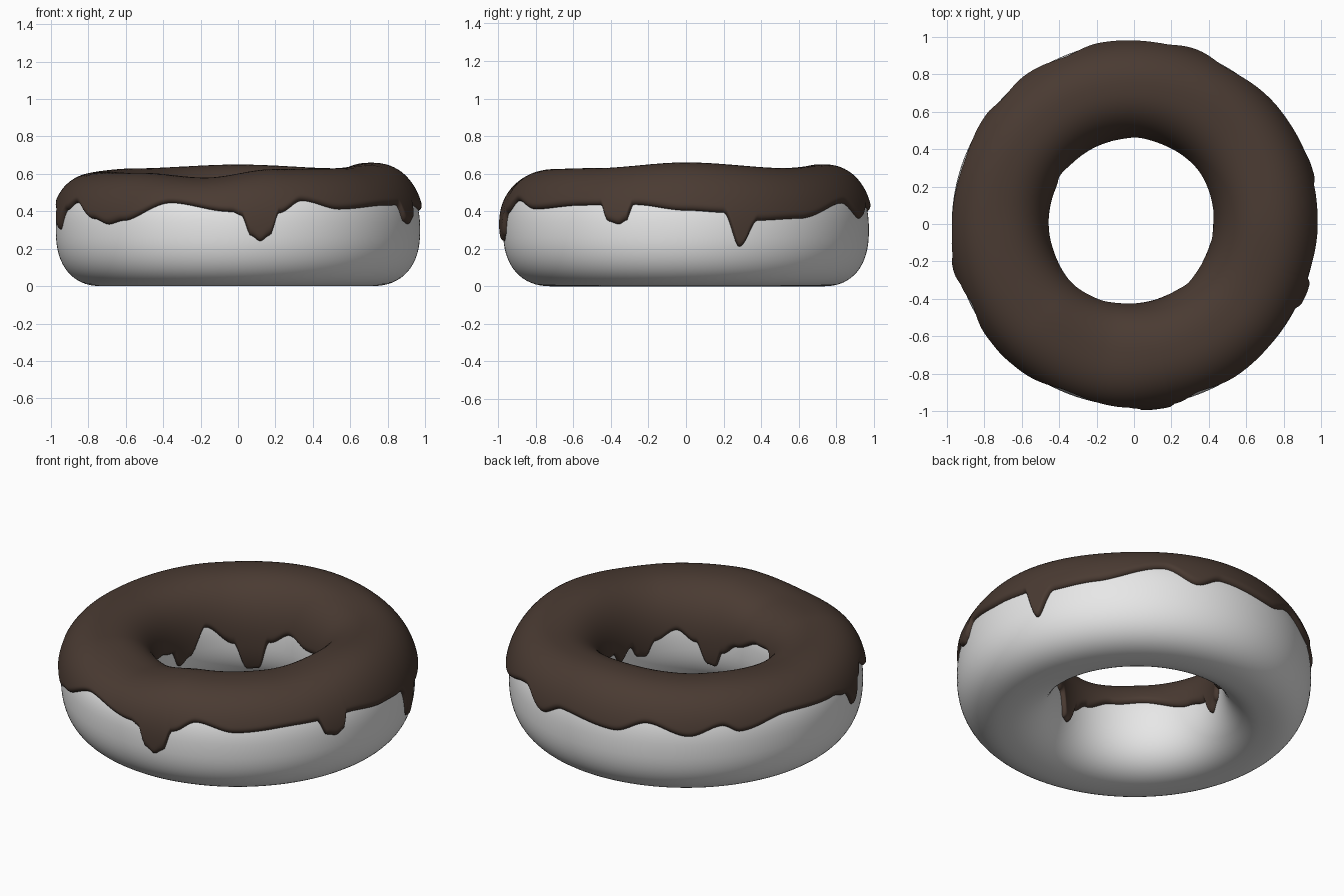
import bpy, math

if "Cube" in bpy.data.objects:
    bpy.data.objects.remove(bpy.data.objects["Cube"])

N = 480          # steps around the ring
EXP = 2.35       # squareness of the cross-section
ZC = 0.30        # mid height of the dough
THICK = 0.024    # icing thickness

# angle (degrees) -> height of the top, outer icing edge, inner icing edge
TOP = [(0, .66), (45, .63), (90, .65), (135, .63), (180, .61), (225, .605),
       (256, .58), (285, .625), (320, .63)]
OUTER = [(0, .40), (12, .39), (17, .21), (23, .35), (38, .36), (60, .44),
         (71, .36), (80, .42), (101, .39), (112, .45), (126, .39), (137, .44),
         (143, .40), (160, .45), (182, .43), (189, .40), (194, .30), (200, .41),
         (206, .45), (218, .36), (225, .33), (231, .35), (248, .455), (268, .40),
         (271, .38), (274, .27), (277, .24), (280, .27), (283, .39), (291, .455),
         (304, .41), (325, .43), (332, .43), (335, .345), (338.5, .33),
         (341, .35), (343, .43)]
INNER = [(0, .27), (8, .34), (40, .38), (72, .33), (88, .37), (104, .30),
         (112, .13), (119, .12), (128, .28), (147, .39), (159, .24), (167, .20),
         (175, .30), (190, .33), (225, .41), (245, .39), (266, .32), (278, .26),
         (284, .17), (289, .18), (298, .31), (312, .38), (328, .33), (336, .25),
         (342, .26), (349, .33)]


def lookup(table, deg):
    """Smooth periodic interpolation in a table of (angle, value)."""
    pts = table + [(table[0][0] + 360, table[0][1])]
    for (a, va), (b, vb) in zip(pts, pts[1:]):
        if a <= deg <= b:
            t = (deg - a) / (b - a)
            t = t * t * (3 - 2 * t)
            return va + (vb - va) * t
    return table[0][1]


def section(deg, phi, off):
    """Point (r, z) on the dough cross-section, pushed outward by off."""
    ri = 0.463 + 0.022 * math.cos(math.radians(deg - 135))
    ro = 0.974
    rc, a = (ri + ro) / 2, (ro - ri) / 2
    c, s = math.cos(phi), math.sin(phi)
    pc = math.copysign(abs(c) ** (2 / EXP), c)
    ps = math.copysign(abs(s) ** (2 / EXP), s)
    nr = math.copysign(abs(pc) ** (EXP - 1), pc) / a
    nz = math.copysign(abs(ps) ** (EXP - 1), ps) / ZC
    ln = math.hypot(nr, nz)
    lift = (lookup(TOP, deg) - THICK - 2 * ZC) * max(0, ps) ** 2
    return rc + a * pc + off * nr / ln, ZC + ZC * ps + lift + off * nz / ln


def edge_phi(z):
    """Section angle whose height is z."""
    d = (z - ZC) / ZC
    return math.asin(math.copysign(abs(d) ** (EXP / 2), d))


def ring_mesh(name, rows, closed, material):
    """Skin a list of cross-sections (r, z) around the z axis."""
    m = len(rows[0])
    verts, faces = [], []
    for i, row in enumerate(rows):
        t = 2 * math.pi * i / N
        verts += [(r * math.cos(t), r * math.sin(t), z) for r, z in row]
    for i in range(N):
        j = (i + 1) % N
        for k in range(m if closed else m - 1):
            l = (k + 1) % m
            faces.append((i * m + k, j * m + k, j * m + l, i * m + l))
    me = bpy.data.meshes.new(name)
    me.from_pydata(verts, [], faces)
    me.polygons.foreach_set("use_smooth", [True] * len(faces))
    me.materials.append(material)
    me.update()
    ob = bpy.data.objects.new(name, me)
    bpy.context.collection.objects.link(ob)
    return ob


def paint(name, rgb):
    mat = bpy.data.materials.new(name)
    mat.diffuse_color = (*rgb, 1)
    mat.use_nodes = True
    mat.node_tree.nodes["Principled BSDF"].inputs["Base Color"].default_value = mat.diffuse_color
    return mat


# Dough ring
dough = [[section(360 * i / N, 2 * math.pi * k / 64, 0) for k in range(64)]
         for i in range(N)]
ring_mesh("dough", dough, True, paint("plain dough", (0.8, 0.8, 0.8)))

# Icing coat with dripping, rounded edges
M = 56
icing = []
for i in range(N):
    deg = 360 * i / N
    p0 = edge_phi(lookup(OUTER, deg))
    p1 = math.pi - edge_phi(lookup(INNER, deg))
    row = []
    for k in range(M + 1):
        u = (1 - math.cos(math.pi * k / M)) / 2
        phi = p0 + (p1 - p0) * u
        d = min(min(u, 1 - u) * (p1 - p0) / 0.10, 1)
        row.append(section(deg, phi, -0.003 + (THICK + 0.003) * math.sqrt(1 - (1 - d) ** 2)))
    icing.append(row)
ring_mesh("icing", icing, False, paint("chocolate brown", (0.068, 0.043, 0.032)))
